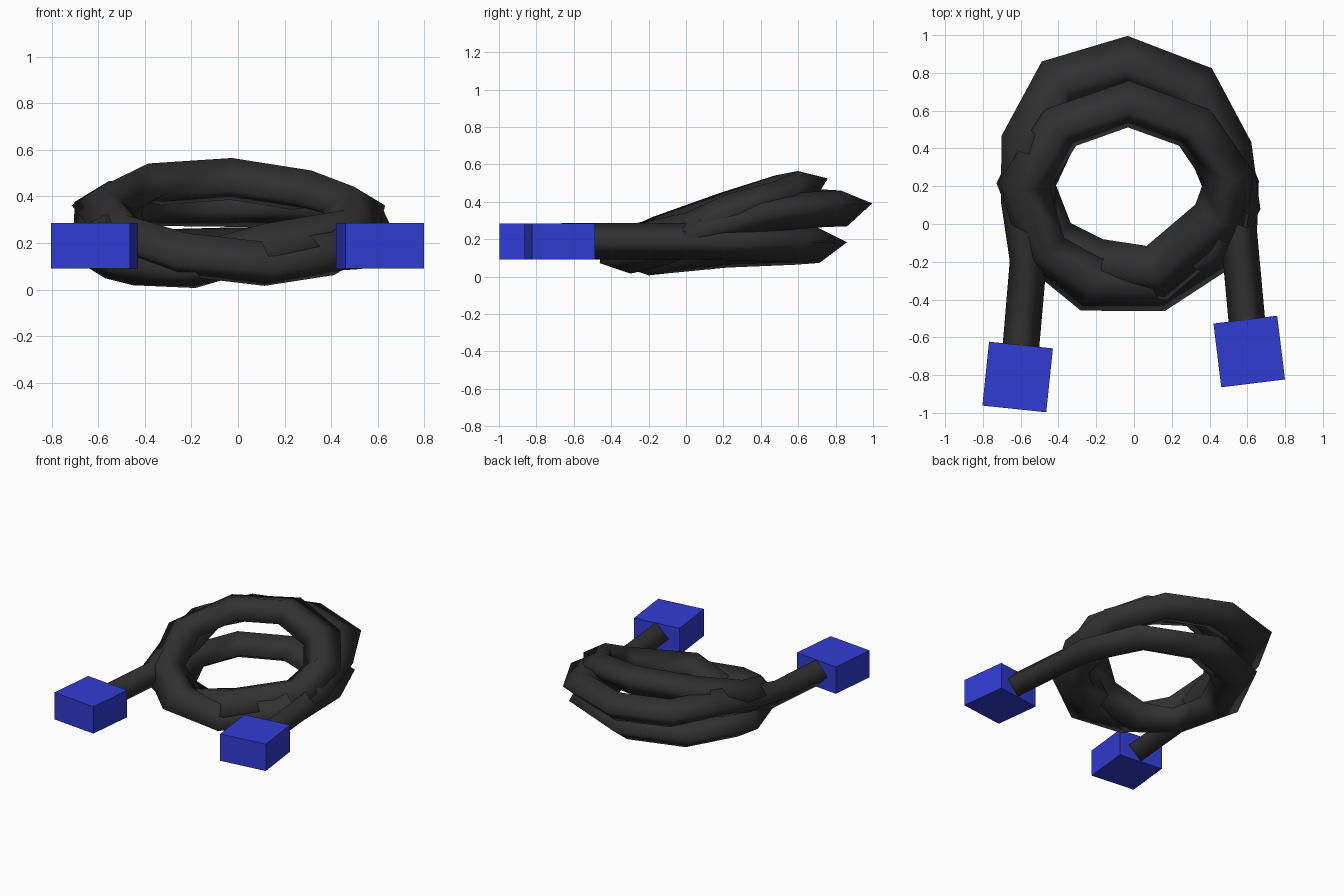
import bpy, bmesh, math
from mathutils import Vector

if "Cube" in bpy.data.objects:
    bpy.data.objects.remove(bpy.data.objects["Cube"])


def material(name, rgb):
    m = bpy.data.materials.new(name)
    m.diffuse_color = (*rgb, 1)
    m.use_nodes = True
    m.node_tree.nodes["Principled BSDF"].inputs["Base Color"].default_value = m.diffuse_color
    return m


def add_object(name, bm, mat):
    bmesh.ops.recalc_face_normals(bm, faces=bm.faces)
    me = bpy.data.meshes.new(name)
    bm.to_mesh(me)
    bm.free()
    me.materials.append(mat)
    ob = bpy.data.objects.new(name, me)
    bpy.context.collection.objects.link(ob)
    return ob


black = material("black_rubber", (0.03, 0.03, 0.03))
blue = material("blue_plastic", (0.03, 0.045, 0.65))
HALF_HEIGHT = 0.097

# Cable route: tilt, half width and (x, y, z) sections of each stretch
coils = [
    # right lead
    (0, 0.097, [(0.60, -0.54, 0.19), (0.555, -0.05, 0.19)]),
    # low coil
    (5, 0.145, [(0.52, 0.19, 0.185), (0.38, 0.53, 0.175), (-0.03, 0.705, 0.17),
                (-0.40, 0.57, 0.16), (-0.57, 0.21, 0.145), (-0.45, -0.10, 0.115)]),
    # low coil front rising into the top coil
    (15, 0.145, [(-0.20, -0.22, 0.10), (0.12, -0.26, 0.19), (0.46, 0.03, 0.25)]),
    # top coil
    (22, 0.125, [(0.50, 0.25, 0.35), (0.32, 0.51, 0.42), (-0.03, 0.635, 0.475),
                 (-0.39, 0.51, 0.45), (-0.58, 0.21, 0.355), (-0.48, -0.14, 0.23)]),
    # top coil front dropping into the wide middle coil
    (15, 0.145, [(-0.23, -0.32, 0.15), (0.12, -0.32, 0.11), (0.41, -0.13, 0.155),
                 (0.52, 0.10, 0.25), (0.48, 0.39, 0.335)]),
    # wide middle coil
    (10, 0.145, [(0.31, 0.71, 0.36), (-0.04, 0.845, 0.365),
                 (-0.39, 0.74, 0.37), (-0.555, 0.43, 0.37), (-0.56, 0.12, 0.27)]),
    # left lead
    (0, 0.097, [(-0.56, -0.20, 0.19), (-0.60, -0.665, 0.19)]),
]
path = [(Vector(p), math.radians(t), r) for t, r, pts in coils for p in pts]

# Cable: four-sided tube swept along the route with mitred corners
bm = bmesh.new()
rings = []
for i, (p, tilt, r) in enumerate(path):
    a = (p - path[i - 1][0]).normalized() if i else None
    b = (path[i + 1][0] - p).normalized() if i < len(path) - 1 else None
    a, b = a or b, b or a
    t = (a + b).normalized()
    side = t.cross(Vector((0, -math.sin(tilt), math.cos(tilt)))).normalized()
    up = side.cross(t) * HALF_HEIGHT
    side *= r / max(t.dot(a), 0.8)
    rings.append([bm.verts.new(p + d) for d in (side, up, -side, -up)])
for r0, r1 in zip(rings, rings[1:]):
    for k in range(4):
        j = (k + 1) % 4
        bm.faces.new((r0[k], r0[j], r1[j], r1[k])).smooth = True
bm.faces.new(rings[0])
bm.faces.new(rings[-1])
add_object("coiled_cable", bm, black)

# Plug blocks on both cable ends
for name, x, y, angle in (("left_plug", -0.616, -0.81, -6), ("right_plug", 0.61, -0.675, 7)):
    bm = bmesh.new()
    bmesh.ops.create_cube(bm, size=1)
    plug = add_object(name, bm, blue)
    plug.scale = (0.34, 0.34, 0.195)
    plug.location = (x, y, 0.188)
    plug.rotation_euler.z = math.radians(angle)
